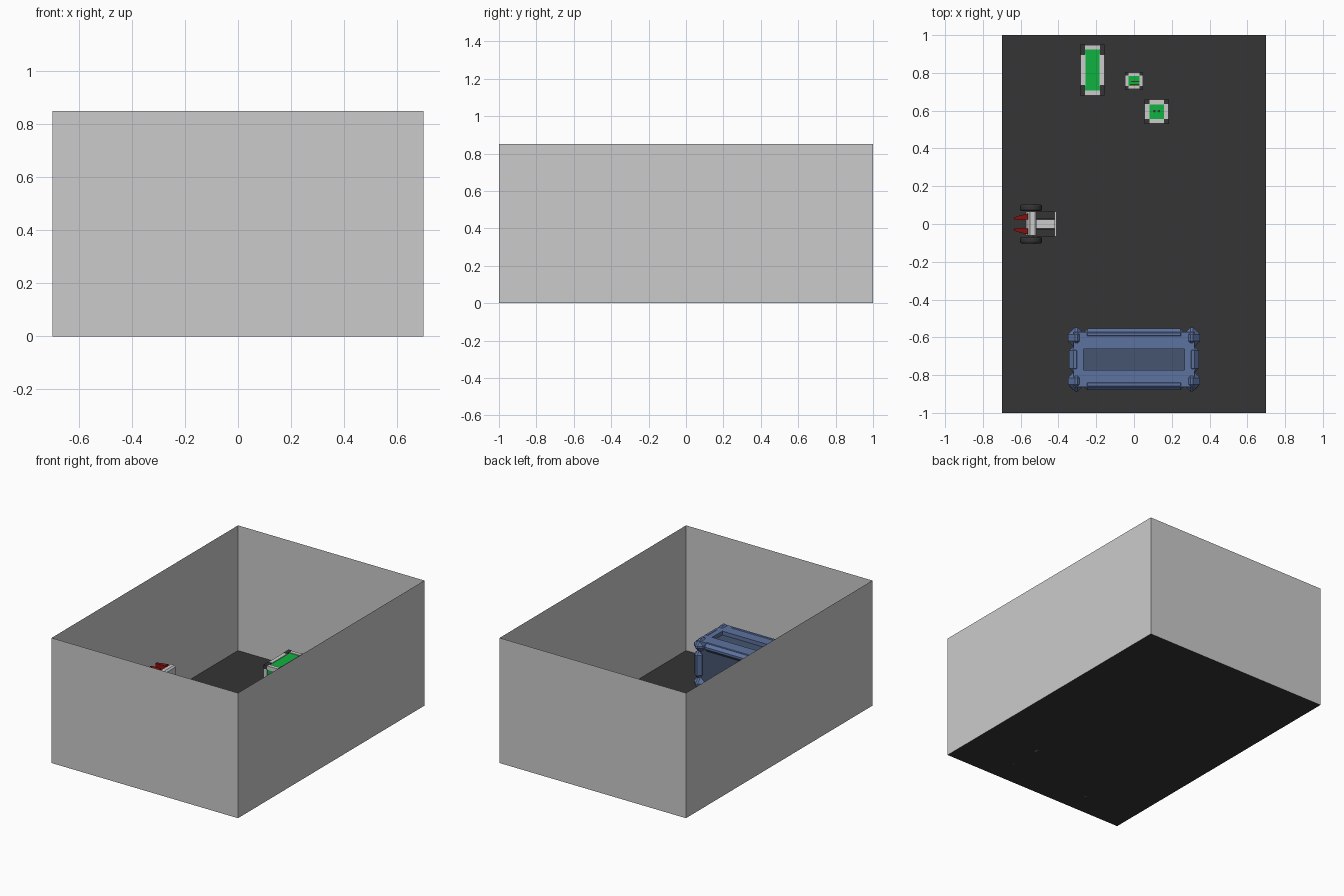
import bpy, math
from mathutils import Vector

if "Cube" in bpy.data.objects:
    bpy.data.objects.remove(bpy.data.objects["Cube"])


def mat(name, rgb):
    m = bpy.data.materials.new(name)
    m.diffuse_color = (*rgb, 1)
    m.use_nodes = True
    m.node_tree.nodes["Principled BSDF"].inputs["Base Color"].default_value = m.diffuse_color
    return m


DARK = mat("charcoal", (0.035, 0.035, 0.035))
GREEN = mat("green", (0.005, 0.45, 0.05))
BLUE = mat("blue", (0.11, 0.17, 0.35))
NAVY = mat("dark_blue", (0.06, 0.09, 0.16))
RED = mat("red", (0.25, 0.005, 0.005))


def mesh(name, verts, faces, m=None):
    d = bpy.data.meshes.new(name)
    d.from_pydata(verts, [], faces)
    o = bpy.data.objects.new(name, d)
    bpy.context.collection.objects.link(o)
    if m:
        d.materials.append(m)
    return o


def box(name, lo, hi, m=None, bevel=0):
    v = [(x, y, z) for x in (lo[0], hi[0]) for y in (lo[1], hi[1]) for z in (lo[2], hi[2])]
    f = [(0, 1, 3, 2), (4, 6, 7, 5), (0, 4, 5, 1), (2, 3, 7, 6), (0, 2, 6, 4), (1, 5, 7, 3)]
    o = mesh(name, v, f, m)
    if bevel:
        b = o.modifiers.new("chamfer", "BEVEL")
        b.width, b.segments = bevel, 1
    return o


def prism(name, pts, y0, y1, m=None):
    # Extrude an x-z profile along y
    n = len(pts)
    v = [(x, y0, z) for x, z in pts] + [(x, y1, z) for x, z in pts]
    f = [tuple(range(n)), tuple(range(2 * n - 1, n - 1, -1))]
    f += [(i, i + n, (i + 1) % n + n, (i + 1) % n) for i in range(n)]
    return mesh(name, v, f, m)


def disc(name, c, r, depth, m=None, axis="Y", bevel=0, sides=24):
    rot = (math.pi / 2, 0, 0) if axis == "Y" else (0, 0, 0)
    bpy.ops.mesh.primitive_cylinder_add(vertices=sides, radius=r, depth=depth, location=c, rotation=rot)
    o = bpy.context.object
    o.name = name
    if m:
        o.data.materials.append(m)
    if bevel:
        b = o.modifiers.new("round", "BEVEL")
        b.width, b.segments = bevel, 3
    bpy.ops.object.shade_smooth_by_angle()
    return o


def crate(name, centre, size, t, ends, core_mat, frame_mat, corner_mat, inset, bevel=0):
    # Inset core, beams along all twelve edges, eight corner blocks
    h = Vector(size) / 2
    c = Vector((centre[0], centre[1], h.z))
    k = Vector((inset,) * 3)
    box(name + "_core", c - h + k * 2, c + h - k * 2, core_mat)
    for axis in range(3):
        a, b = [i for i in range(3) if i != axis]
        for sa in (-1, 1):
            for sb in (-1, 1):
                p = Vector((0, 0, 0))
                e = Vector((0, 0, 0))
                e[axis] = h[axis] - ends[axis] * 0.9
                for i, s in ((a, sa), (b, sb)):
                    e[i] = t[i] / 2
                    p[i] = s * (h[i] - e[i] - inset * 0.4)
                box(name + "_edge_beam", c + p - e, c + p + e, frame_mat, bevel * 0.6)
    for sx in (-1, 1):
        for sy in (-1, 1):
            for sz in (-1, 1):
                e = Vector(ends) / 2
                p = Vector((sx * (h.x - e.x), sy * (h.y - e.y), sz * (h.z - e.z)))
                box(name + "_corner", c + p - e, c + p + e, corner_mat, bevel)


# Open-topped room
X, Y, H = 0.7, 1.0, 0.85
mesh("floor", [(-X, -Y, 0), (X, -Y, 0), (X, Y, 0), (-X, Y, 0)], [(0, 1, 2, 3)], DARK)
ring = [(-X, -Y), (X, -Y), (X, Y), (-X, Y)]
mesh("walls", [(x, y, 0) for x, y in ring] + [(x, y, H) for x, y in ring],
     [(i, i + 4, (i + 1) % 4 + 4, (i + 1) % 4) for i in range(4)])

# Green supply crates
crate("long_crate", (-0.22, 0.815), (0.13, 0.27, 0.137), (0.026,) * 3, (0.026, 0.055, 0.026), GREEN, None, DARK, 0.003)
crate("square_crate", (0.12, 0.595), (0.13, 0.13, 0.13), (0.026,) * 3, (0.026,) * 3, GREEN, None, DARK, 0.003)
crate("small_crate", (0, 0.758), (0.095, 0.09, 0.09), (0.018,) * 3, (0.018,) * 3, GREEN, None, DARK, 0.002)
for x in (0.108, 0.132):
    disc("crate_stud", (x, 0.598, 0.125), 0.007, 0.006, DARK, "Z", sides=12)
box("crate_clip", (-0.02, 0.735, 0.084), (0.03, 0.742, 0.092), RED)
box("crate_clip_bar", (-0.015, 0.752, 0.084), (0.03, 0.758, 0.092), DARK)

# Large blue container with a slot in its lid
CY = -0.717
crate("container", (0, CY), (0.70, 0.34, 0.345), (0.06, 0.06, 0.06), (0.09, 0.11, 0.09), NAVY, BLUE, BLUE, 0.018, 0.038)
for s in (-1, 1):
    y = CY + s * 0.1
    box("container_lid_side", (-0.32, y - 0.045, 0.29), (0.32, y + 0.045, 0.335), BLUE)
    x = s * 0.295
    box("container_lid_end", (x - 0.028, CY - 0.06, 0.29), (x + 0.028, CY + 0.06, 0.335), BLUE)

# Two-wheeled loader: upright column, rear deck, claws at the top
prism("loader_column", [(-0.575, 0.04), (-0.515, 0.04), (-0.515, 0.295), (-0.525, 0.305), (-0.55, 0.305), (-0.565, 0.28)],
      -0.062, 0.066)
box("loader_deck", (-0.515, -0.025, 0.03), (-0.42, 0.025, 0.075))
box("loader_rear_bar", (-0.42, -0.066, 0.02), (-0.41, 0.066, 0.085))
disc("axle", (-0.545, 0, 0.058), 0.014, 0.19, DARK)
for s in (-1, 1):
    y = s * 0.046
    box("loader_side_deck", (-0.515, y - 0.02, 0.02), (-0.42, y + 0.02, 0.07), DARK)
    disc("tyre", (-0.545, s * 0.086, 0.058), 0.058, 0.036, DARK, bevel=0.012)
    disc("hub", (-0.545, s * 0.1, 0.058), 0.025, 0.012, sides=16)
    # Claw tapering toward the tip
    ys = [s * v for v in (0.025, 0.055, 0.045, 0.02)]
    outline = [(-0.56, ys[0]), (-0.56, ys[1]), (-0.605, ys[2]), (-0.637, s * 0.034), (-0.635, s * 0.024), (-0.60, ys[3])]
    n = len(outline)
    mesh("claw", [(x, y, 0.275) for x, y in outline] + [(x, y, 0.305) for x, y in outline],
         [tuple(range(n))[::-1], tuple(range(n, 2 * n))] + [(i, (i + 1) % n, (i + 1) % n + n, i + n) for i in range(n)], RED)
